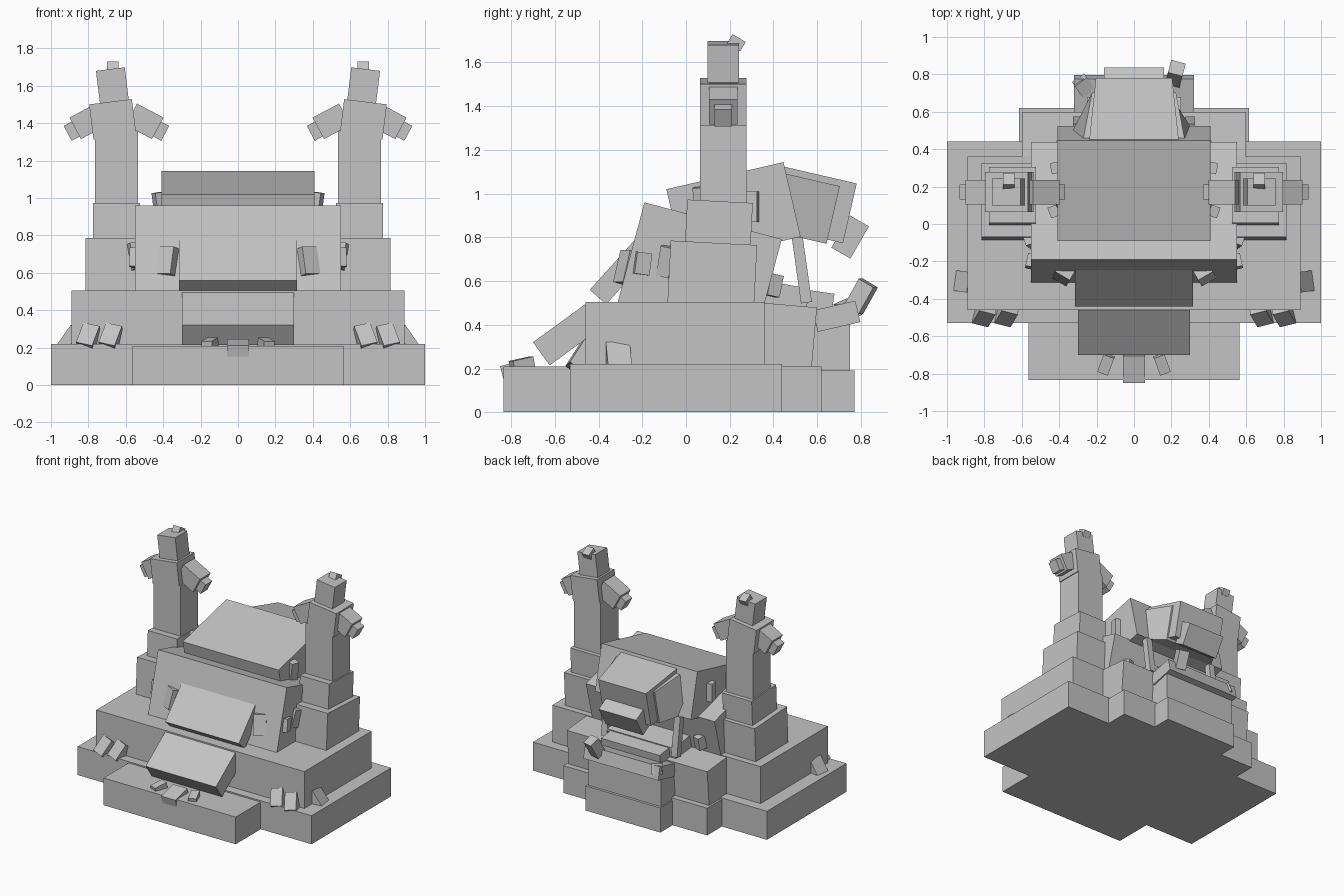
import bpy
import bmesh
from math import radians, sin, cos
from mathutils import Matrix, Euler, Vector

default_cube = bpy.data.objects.get("Cube")
if default_cube:
    bpy.data.objects.remove(default_cube, do_unlink=True)

grey = (0.55, 0.55, 0.55, 1)
stone = bpy.data.materials.new("grey_stone")
stone.use_nodes = True
stone.diffuse_color = grey
stone.node_tree.nodes["Principled BSDF"].inputs["Base Color"].default_value = grey


def part(name, centre, size, tilt=0, lean=0, spin=0, rear=1, flare=1, mirrored=False):
    """Box turned about x, y and z; rear scales the back width, flare the low front width."""
    mesh = bpy.data.meshes.new(name)
    shape = bmesh.new()
    bmesh.ops.create_cube(shape, size=1)
    for corner in shape.verts:
        if corner.co.y > 0:
            corner.co.x *= rear
        elif corner.co.z < 0:
            corner.co.x *= flare
    turn = Euler((radians(tilt), radians(lean), radians(spin)))
    shape.transform(Matrix.LocRotScale(Vector(centre), turn, Vector(size)))
    shape.to_mesh(mesh)
    shape.free()
    mesh.materials.append(stone)
    piece = bpy.data.objects.new(name, mesh)
    bpy.context.collection.objects.link(piece)
    if mirrored:
        mirror = piece.modifiers.new("left_and_right", 'MIRROR')
        mirror.use_mirror_merge = False
    return piece


def pair(name, centre, size, **turns):
    """Part on the left with its mirror image on the right."""
    return part(name, centre, size, mirrored=True, **turns)


def riser(name, width, front, back, top):
    """Upright block standing on the ground, centred on x."""
    return part(name, (0, (front + back) / 2, top / 2), (width, back - front, top))


def slab(name, width, front, top, length, height, tilt, **taper):
    """Tilted block, placed by its top front edge."""
    along = Vector((0, cos(radians(tilt)), sin(radians(tilt))))
    down = Vector((0, along.z, -along.y))
    centre = Vector((0, front, top)) + along * length / 2 + down * height / 2
    return part(name, centre, (width, length, height), tilt=tilt, **taper)


# Stepped base
base_top = 0.22
tier_top = 0.505
riser("base", 2, -0.53, 0.44, base_top)
riser("front_step", 1.13, -0.835, 0, base_top - 0.01)
riser("back_base", 1.23, 0, 0.62, base_top - 0.01)
riser("back_step", 0.64, 0, 0.77, base_top - 0.03)
riser("second_tier", 1.78, -0.46, 0.36, tier_top)
slab("back_tier", 1.2, 0.3, tier_top, 0.3, 0.35, -5)
riser("back_porch", 0.62, 0, 0.75, 0.42)
slab("back_porch_cap", 0.64, 0.58, 0.465, 0.2, 0.1, 13)

# Central hall, roof and front awnings
slab("hall", 1.1, -0.19, 0.96, 0.65, 0.5, -15)
slab("roof", 0.82, -0.09, 1.02, 0.55, 0.35, 13)
slab("lower_awning", 0.6, -0.7, 0.32, 0.3, 0.13, 36)
slab("upper_awning", 0.63, -0.44, 0.56, 0.3, 0.1, 48)

# Hood at the back, narrowing to the rear, with flared cheeks
slab("hood", 0.48, 0.44, 1.125, 0.35, 0.28, -13, rear=0.85)
slab("hood_cheeks", 0.54, 0.46, 1.09, 0.25, 0.27, -13, rear=0.83, flare=1.4)
slab("hood_lip", 0.32, 0.75, 0.9, 0.1, 0.17, -30)
pair("hood_post", (0.3, 0.53, 0.65), (0.05, 0.05, 0.3), tilt=8)

# Stairs and stones under the hood
slab("upper_stair", 0.6, 0.37, 0.6, 0.2, 0.1, -10)
slab("lower_stair", 0.5, 0.55, 0.56, 0.13, 0.1, -8)
part("back_left_stone", (0.22, 0.8, 0.53), (0.08, 0.08, 0.14), tilt=-30, spin=-15)
part("back_right_stone", (-0.27, 0.74, 0.47), (0.08, 0.08, 0.08), tilt=20, spin=35)
pair("ledge_stone", (0.4, 0.4, 0.58), (0.06, 0.06, 0.1), tilt=-12, spin=20)

# Shutters and plates on the hall and roof
plate = (0.05, 0.06, 0.14)
pair("front_shutter", (0.375, -0.265, 0.66), (0.09, 0.07, 0.15), tilt=-15, spin=30)
pair("front_side_plate", (0.55, -0.2, 0.68), (0.05, 0.07, 0.1), tilt=-8, spin=12)
pair("middle_side_plate", (0.55, -0.09, 0.69), plate, tilt=-12, lean=8, spin=-20)
pair("front_roof_plate", (0.42, 0.07, 0.96), plate, lean=8, spin=-20)
pair("rear_roof_plate", (0.42, 0.3, 0.94), plate, spin=-12)

# Twin towers: storeys stacked upward, the upper ones leaning outward
tower_x = 0.65
tower_y = 0.17
storeys = {
    "foot": (0.33, 0.27),
    "plinth": (0.25, 0.19),
    "shaft": (0.23, 0.39),
    "shoulder": (0.23, 0.16),
    "head": (0.155, 0.175),
}
overlap = 0.03
level = tier_top
for step, (storey, (width, height)) in enumerate(storeys.items()):
    low = storey in ("foot", "plinth")
    leaning = storey in ("shoulder", "head")
    centre = (tower_x + (0.02 if leaning else 0),
              min(0.12 + overlap * step, tower_y),
              level + (height - overlap) / 2)
    depth = width * (1.2 if low else 0.93)
    pair("tower_" + storey, centre, (width, depth, height + overlap),
         tilt=-3 if low else 0, lean=7 if leaning else 0)
    level += height
pair("tower_knob", (tower_x + 0.02, 0.23, level), (0.06, 0.07, 0.05), tilt=-30)

# Drooping arms and hands on both sides of each tower
for side, label in ((-1, "inner"), (1, "outer")):
    for limb, reach, size in (("arm", 0.15, (0.16, 0.13, 0.13)),
                              ("hand", 0.23, (0.07, 0.08, 0.09))):
        centre = (tower_x + side * reach, tower_y, 1.5 - 0.6 * reach)
        pair(label + "_" + limb, centre, size, lean=side * 28)

# Leaning stones on the base and front step
for label, place in (("outer", 0.8), ("inner", 0.68)):
    pair(label + "_front_stone", (place, -0.475, 0.25), (0.09, 0.08, 0.13),
         tilt=-35, lean=-12, spin=14)
pair("side_stone", (0.9, -0.31, 0.25), (0.06, 0.11, 0.13), lean=-35, spin=8)
part("step_stone", (0, -0.77, 0.2), (0.12, 0.15, 0.06), tilt=14)
pair("small_step_stone", (0.15, -0.75, base_top), (0.06, 0.1, 0.05), tilt=12, spin=20)
